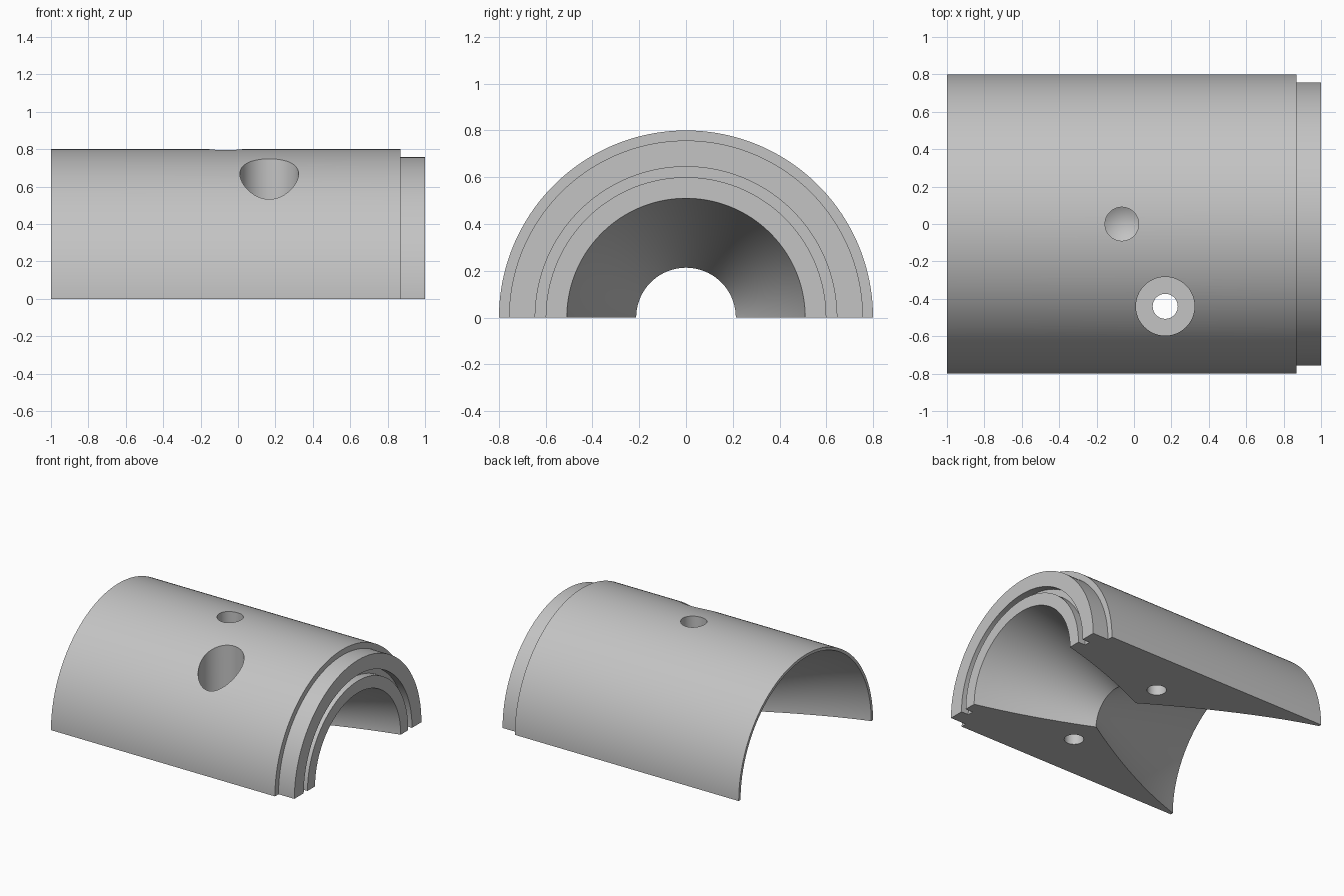
import bpy, bmesh, math

cube = bpy.data.objects.get("Cube")
if cube:
    bpy.data.objects.remove(cube, do_unlink=True)

STEPS = 128
THROAT = (0.16, 0.213)

grey = bpy.data.materials.new("plain_grey")
grey.use_nodes = True
colour = (0.55, 0.55, 0.55, 1)
grey.diffuse_color = colour
grey.node_tree.nodes["Principled BSDF"].inputs["Base Color"].default_value = colour


def flare(start, control, end, count):
    """Quadratic curve from start to end, without the start point."""
    pts = []
    for i in range(1, count + 1):
        t = i / count
        pts.append(tuple((1 - t) ** 2 * a + 2 * t * (1 - t) * b + t * t * c
                         for a, b, c in zip(start, control, end)))
    return pts


def revolve(name, profile, axis_point, sweep):
    """Sweep a closed (along, radius) profile; half sweeps turn about x."""
    bm = bmesh.new()
    rings = []
    for i in range(STEPS + 1):
        a = sweep * i / STEPS
        rings.append([bm.verts.new((x, r * math.cos(a), r * math.sin(a)))
                      for x, r in profile])
    n = len(profile)
    for r0, r1 in zip(rings, rings[1:]):
        for j in range(n):
            k = (j + 1) % n
            bm.faces.new((r0[j], r0[k], r1[k], r1[j]))
    bm.faces.new(rings[0])
    bm.faces.new(rings[-1][::-1])
    bmesh.ops.recalc_face_normals(bm, faces=bm.faces)
    return to_object(name, bm, axis_point)


def to_object(name, bm, location=(0, 0, 0)):
    mesh = bpy.data.meshes.new(name)
    bm.to_mesh(mesh)
    bm.free()
    mesh.materials.append(grey)
    obj = bpy.data.objects.new(name, mesh)
    obj.location = location
    bpy.context.collection.objects.link(obj)
    return obj


def drill(name, x, y, radius, z_end, z_open, tip=0.0, sides=48):
    """Upright cylinder from z_open to z_end, with an optional pointed end."""
    bm = bmesh.new()
    rings = [[bm.verts.new((x + radius * math.cos(2 * math.pi * i / sides),
                            y + radius * math.sin(2 * math.pi * i / sides), z))
              for i in range(sides)] for z in (z_open, z_end)]
    bm.faces.new(rings[0])
    apex = bm.verts.new((x, y, z_end + tip)) if tip else None
    if not apex:
        bm.faces.new(rings[1])
    for i in range(sides):
        k = (i + 1) % sides
        bm.faces.new((rings[0][i], rings[0][k], rings[1][k], rings[1][i]))
        if apex:
            bm.faces.new((rings[1][i], rings[1][k], apex))
    bmesh.ops.recalc_face_normals(bm, faces=bm.faces)
    obj = to_object(name, bm)
    obj.hide_render = True
    return obj


# Half sleeve: stepped outside, grooved end face, bore flaring both ways
profile = [(-1, 0.8), (0.868, 0.8), (0.868, 0.757), (1, 0.757),
           (1, 0.645), (0.94, 0.645), (0.94, 0.6), (1, 0.6), (1, 0.51)]
profile += flare((1, 0.51), (0.6, 0.41), THROAT, 12)
profile += flare(THROAT, (-0.5, 0.62), (-1, 0.778), 20)
sleeve = revolve("half_sleeve", profile, (0, 0, 0), math.pi)

# Screw holes, counterbore and dimple
cutters = [
    drill("counterbore_cutter", 0.167, -0.44, 0.157, 0.36, 1.0),
    drill("screw_hole_cutter", 0.167, -0.44, 0.067, -0.1, 0.5),
    drill("blind_hole_cutter", 0.167, 0.44, 0.067, 0.35, -0.1, 0.04),
    drill("dimple_cutter", -0.065, 0, 0.09, 0.64, 1.0, -0.052),
]
for cutter in cutters:
    mod = sleeve.modifiers.new(cutter.name, "BOOLEAN")
    mod.operation = "DIFFERENCE"
    mod.solver = "EXACT"
    mod.object = cutter

# Bake the cuts and tidy up
bpy.context.view_layer.update()
graph = bpy.context.evaluated_depsgraph_get()
result = bpy.data.meshes.new_from_object(sleeve.evaluated_get(graph))
sleeve.modifiers.clear()
sleeve.data = result
for cutter in cutters:
    bpy.data.objects.remove(cutter, do_unlink=True)

bpy.ops.object.select_all(action="DESELECT")
sleeve.select_set(True)
bpy.context.view_layer.objects.active = sleeve
bpy.ops.object.shade_smooth_by_angle(angle=math.radians(25))
